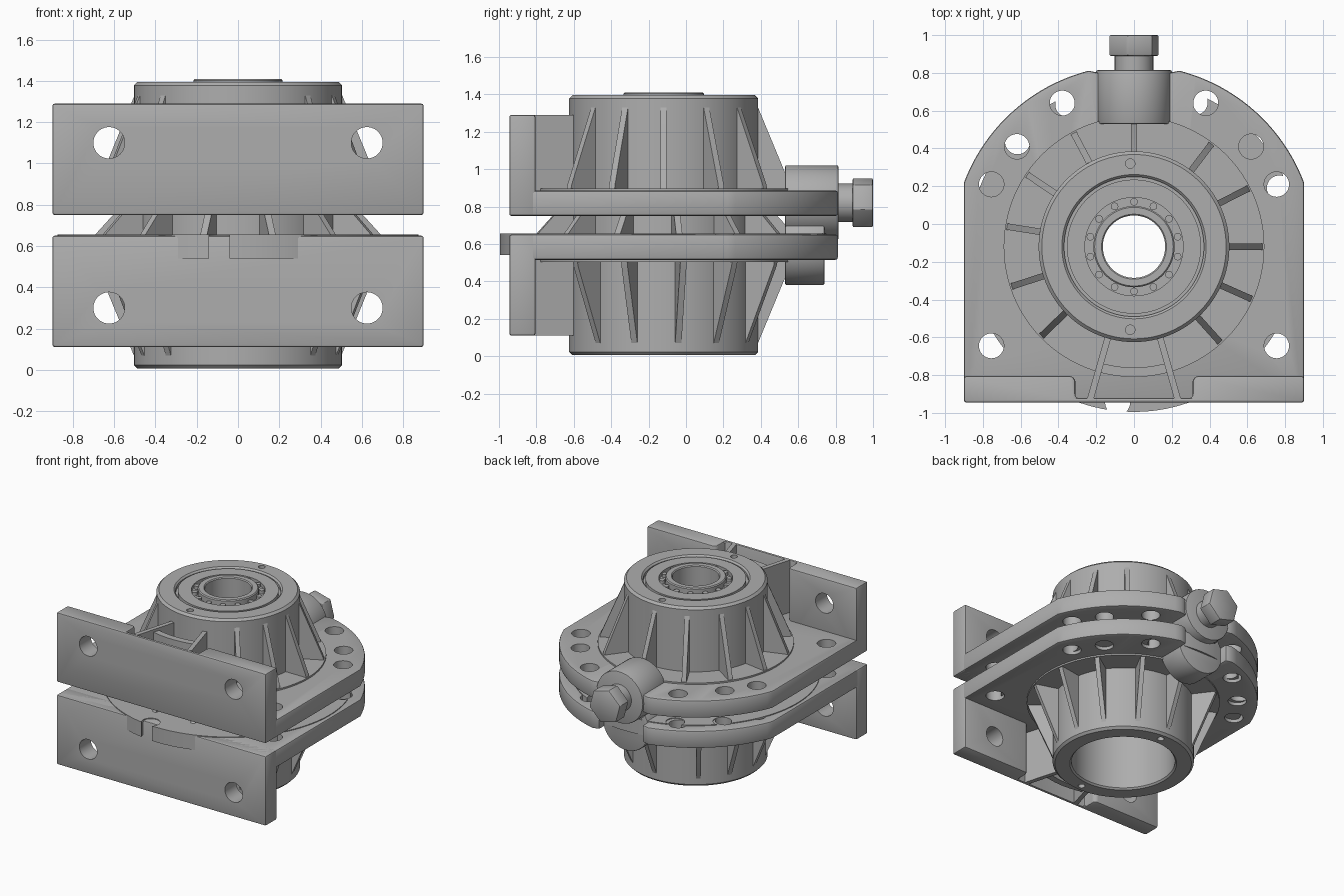
import bpy, bmesh
from math import sin, cos, pi, radians, atan2, hypot
from mathutils import Matrix, Vector

cube = bpy.data.objects.get("Cube")
if cube:
    bpy.data.objects.remove(cube)

grey = bpy.data.materials.new("cast_grey")
grey.use_nodes = True
grey.diffuse_color = (0.42, 0.42, 0.42, 1)
grey.node_tree.nodes["Principled BSDF"].inputs["Base Color"].default_value = (0.42, 0.42, 0.42, 1)

AXIS_Y = -0.12      # hub axis
MID_Z = 0.70        # plane between the two halves
FLIP = (Matrix.Translation((0, 0, MID_Z)) @ Matrix.Rotation(pi, 4, 'Y')
        @ Matrix.Translation((0, 0, -MID_Z)))


def finish(bm, name):
    bmesh.ops.recalc_face_normals(bm, faces=bm.faces)
    mesh = bpy.data.meshes.new(name)
    bm.to_mesh(mesh)
    bm.free()
    mesh.materials.append(grey)
    ob = bpy.data.objects.new(name, mesh)
    bpy.context.scene.collection.objects.link(ob)
    return ob


def prism(name, outline, z0, z1):
    bm = bmesh.new()
    face = bm.faces.new([bm.verts.new((x, y, z0)) for x, y in outline])
    top = bmesh.ops.extrude_face_region(bm, geom=[face])["geom"]
    bmesh.ops.translate(bm, vec=(0, 0, z1 - z0),
                        verts=[v for v in top if isinstance(v, bmesh.types.BMVert)])
    return finish(bm, name)


def cylinder(name, center, r, depth, axis='Z', sides=48, turn=0):
    bm = bmesh.new()
    rot = {'Z': Matrix(), 'Y': Matrix.Rotation(pi / 2, 4, 'X')}[axis]
    bmesh.ops.create_cone(bm, cap_ends=True, segments=sides, radius1=r, radius2=r, depth=depth,
                          matrix=Matrix.Translation(center) @ rot @ Matrix.Rotation(turn, 4, 'Z'))
    return finish(bm, name)


def revolve(name, profile, start=0, end=360, steps=96):
    """Turn a closed (radius, z) profile round the hub axis."""
    bm = bmesh.new()
    full = end - start == 360
    rings = []
    for i in range(steps if full else steps + 1):
        a = radians(start + (end - start) * i / steps)
        rings.append([bm.verts.new((r * cos(a), AXIS_Y + r * sin(a), z)) for r, z in profile])
    n = len(profile)
    for i in range(steps):
        a, b = rings[i], rings[(i + 1) % len(rings)]
        for j in range(n):
            bm.faces.new((a[j], b[j], b[(j + 1) % n], a[(j + 1) % n]))
    if not full:
        bm.faces.new(rings[0])
        bm.faces.new(rings[-1])
    return finish(bm, name)


def rib(name, profile, angle, thick=0.034):
    """Upright radial web from a (radius, z) profile."""
    bm = bmesh.new()
    a = radians(angle)
    out, side = Vector((cos(a), sin(a), 0)), Vector((-sin(a), cos(a), 0)) * thick / 2
    loops = [[bm.verts.new(Vector((0, AXIS_Y, z)) + out * r + side * s) for r, z in profile]
             for s in (-1, 1)]
    bm.faces.new(loops[0])
    bm.faces.new(loops[1])
    n = len(profile)
    for j in range(n):
        k = (j + 1) % n
        bm.faces.new((loops[0][j], loops[0][k], loops[1][k], loops[1][j]))
    return finish(bm, name)


def process(ob, bevel=0, cutters=()):
    """Bevel, cut, then bake the result into the mesh."""
    if bevel:
        m = ob.modifiers.new("bevel", 'BEVEL')
        m.width, m.segments, m.limit_method = bevel, 2, 'ANGLE'
        m.angle_limit = radians(40)
    for c in cutters:
        c.hide_render = True
        m = ob.modifiers.new("cut", 'BOOLEAN')
        m.operation, m.solver, m.object = 'DIFFERENCE', 'EXACT', c
    bpy.context.view_layer.update()
    deps = bpy.context.evaluated_depsgraph_get()
    mesh = bpy.data.meshes.new_from_object(ob.evaluated_get(deps))
    ob.modifiers.clear()
    ob.data = mesh
    for c in cutters:
        bpy.data.objects.remove(c)
    return ob


def mirrored(points):
    return points + [(-x, y) for x, y in reversed(points)]


def build_half(side, boss_end):
    parts = []
    # flange with round back, notch and bolt holes
    a0, a1 = atan2(0.34, 0.9), atan2(0.93, 0.24)
    arc = [(0.962 * cos(a), AXIS_Y + 0.962 * sin(a))
           for a in (a0 + (a1 - a0) * i / 20 for i in range(21))]
    outline = mirrored([(0.9, -0.93)] + arc + [(0.185, 0.8), (0.185, 0.54)])
    flange = prism(side + "_flange", outline, 0.75, 0.885)
    spots = [(0.755, 0.21), (0.62, 0.41), (0.38, 0.64), (0.755, -0.645)]
    holes = [cylinder("cutter", (s * x, y, 0.82), 0.066, 0.4) for x, y in spots for s in (-1, 1)]
    bore = cylinder("cutter", (0, AXIS_Y, 0.8), 0.4, 0.6, sides=96)
    parts.append(process(flange, 0.012, holes + [bore]))

    # mounting plate with a rear pocket and two bolt holes
    outline = mirrored([(0.9, -0.945), (0.9, -0.805), (0.33, -0.805), (0.31, -0.825), (0.31, -0.92)])
    plate = prism(side + "_mounting_plate", outline, 0.75, 1.29)
    holes = [cylinder("cutter", (s * 0.625, -0.87, 1.1), 0.076, 0.5, 'Y') for s in (-1, 1)]
    parts.append(process(plate, 0.012, holes))

    # hub with raised foot and two small rim holes
    hub = revolve(side + "_hub", [(0.37, 0.75), (0.6, 0.75), (0.69, 0.86), (0.69, 0.897), (0.505, 0.897),
                                  (0.505, 1.378), (0.488, 1.395), (0.382, 1.395), (0.37, 1.383)])
    holes = [cylinder("cutter", (-0.02, AXIS_Y + s * 0.44, 1.4), 0.025, 0.16, sides=20) for s in (-1, 1)]
    parts.append(process(hub, 0, holes))

    # tapering ribs
    for a in (0, 27, 53, 90, 118, 146, 171, 198, 224, 312, 336):
        parts.append(rib(side + "_rib", [(0.48, 0.88), (0.685, 0.88), (0.675, 0.92),
                                         (0.505, 1.33), (0.48, 1.33)], a))
    # webs and curved wall joining hub to plate
    for a in (-106, -74):
        parts.append(rib(side + "_plate_web", [(0.48, 0.88), (0.84, 0.88), (0.84, 1.29), (0.48, 1.29)], a))
    parts.append(revolve(side + "_curved_wall", [(0.64, 0.88), (0.69, 0.88), (0.69, 1.27), (0.64, 1.27)],
                         -106, -74, 12))

    # clamp boss on the back
    boss = cylinder(side + "_clamp_boss", (0, (0.53 + boss_end) / 2, 0.82), 0.2, boss_end - 0.53, 'Y')
    cut = []
    if side == "lower":
        cut = [cylinder("cutter", (0, 0.7, 0.58), 0.205, 0.8, 'Y')]
    parts.append(process(boss, 0.008, cut))
    return parts


build_half("upper", 0.815)
for ob in build_half("lower", 0.74):
    ob.data.transform(FLIP)

# middle disc carried between the halves
disc = revolve("middle_disc", [(0.37, 0.54), (0.875, 0.54), (0.875, 0.656), (0.37, 0.656)])
holes = [cylinder("cutter", (0.83 * cos(a), AXIS_Y + 0.83 * sin(a), 0.6), 0.066, 0.4)
         for a in map(radians, (22, 67, 115, 138, 264))]
process(disc, 0, holes)
revolve("middle_hub", [(0.37, 0.65), (0.5, 0.65), (0.5, 0.78), (0.37, 0.78)])
for i in range(13):
    rib("middle_rib", [(0.48, 0.65), (0.7, 0.65), (0.59, 0.77), (0.48, 0.77)], 90 + i * 360 / 13)

# bearing in the upper hub
revolve("bearing_outer_race", [(0.26, 1.1), (0.355, 1.1), (0.355, 1.39), (0.26, 1.39)])
revolve("bearing_seat", [(0.165, 1.1), (0.372, 1.1), (0.372, 1.36), (0.165, 1.36)])
revolve("bearing_inner_race", [(0.165, 0.68), (0.215, 0.68), (0.215, 1.403), (0.208, 1.41), (0.172, 1.41),
                               (0.165, 1.403)])
for i in range(14):
    a = 2 * pi * (i + 0.5) / 14
    cylinder("bearing_roller", (0.237 * cos(a), AXIS_Y + 0.237 * sin(a), 1.36), 0.02, 0.05, sides=16)

# hex bolt through the upper boss
cylinder("bolt_neck", (0, 0.85, 0.82), 0.102, 0.12, 'Y')
head = cylinder("bolt_head", (0, 0.945, 0.82), 0.138, 0.11, 'Y', 6, radians(15))
process(head, 0.01)

for ob in bpy.context.scene.objects:
    if ob.type == 'MESH':
        ob.data.shade_smooth()
        ob.data.set_sharp_from_angle(angle=radians(30))
